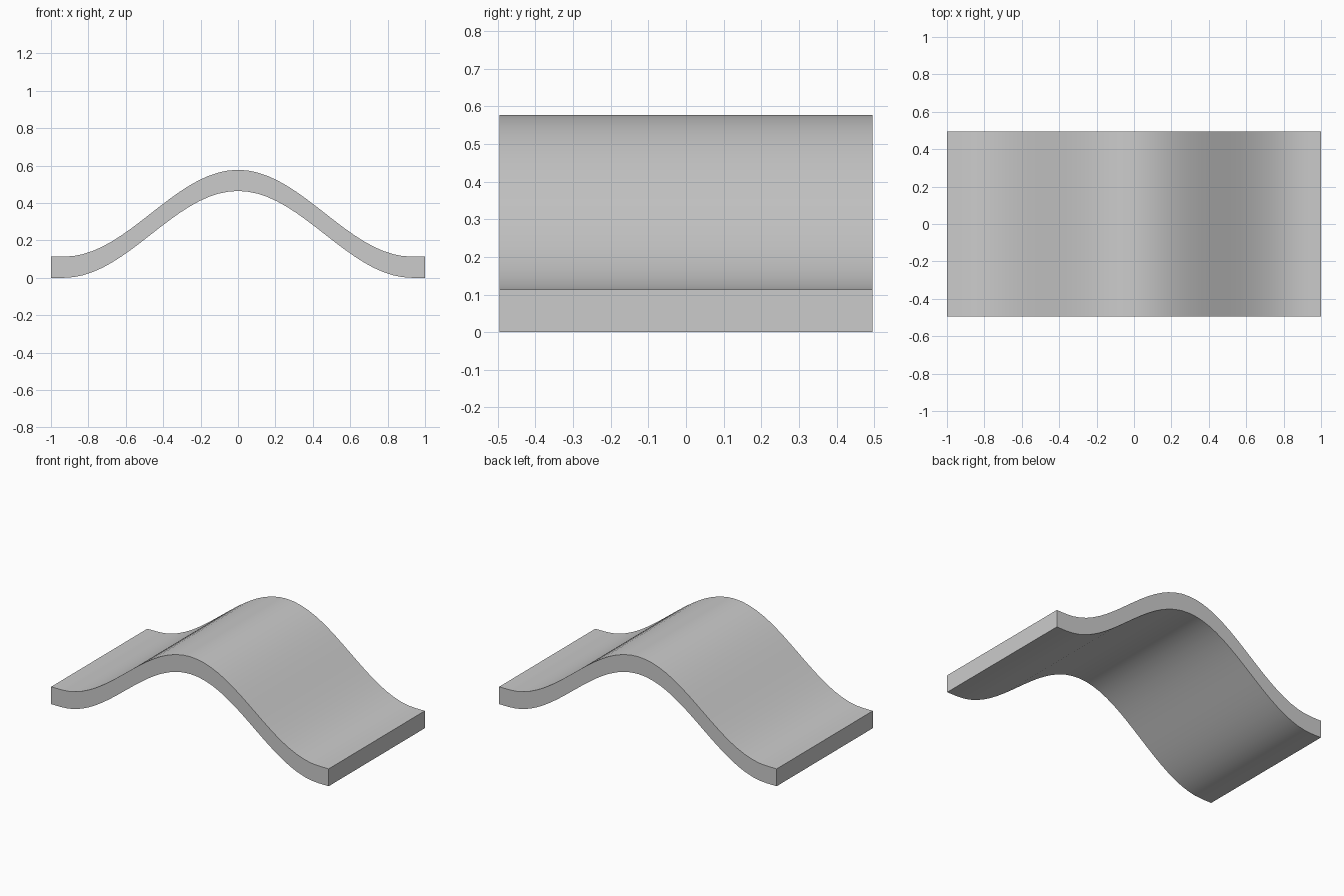
import bpy, bmesh, math

if "Cube" in bpy.data.objects:
    bpy.data.objects.remove(bpy.data.objects["Cube"])

HALF_LEN, HALF_WIDTH, THICK, RISE = 1.0, 0.495, 0.113, 0.464
WAVE_HALF, SEGMENTS = 0.93, 36


def wave(x):
    return RISE * 0.5 * (1 + math.cos(math.pi * x / WAVE_HALF))


# side profile: flat feet at both ends, one raised wave between them
xs = [-WAVE_HALF + 2 * WAVE_HALF * i / SEGMENTS for i in range(SEGMENTS + 1)]
line = [(-HALF_LEN, 0.0)] + [(x, wave(x)) for x in xs] + [(HALF_LEN, 0.0)]

# wavy slab, one closed strip of cross-sections
bm = bmesh.new()
rings = []
for x, z in line:
    corners = ((-HALF_WIDTH, z), (HALF_WIDTH, z),
               (HALF_WIDTH, z + THICK), (-HALF_WIDTH, z + THICK))
    rings.append([bm.verts.new((x, y, h)) for y, h in corners])
for a, b in zip(rings, rings[1:]):
    for i in range(4):
        j = (i + 1) % 4
        bm.faces.new((a[i], a[j], b[j], b[i]))
bm.faces.new(rings[0])
bm.faces.new(rings[-1])
bmesh.ops.recalc_face_normals(bm, faces=bm.faces)

mesh = bpy.data.meshes.new("wavy_slab")
bm.to_mesh(mesh)
bm.free()
slab = bpy.data.objects.new("wavy_slab", mesh)
bpy.context.collection.objects.link(slab)

# smooth along the wave, sharp at the rims
bpy.context.view_layer.objects.active = slab
slab.select_set(True)
bpy.ops.object.shade_smooth_by_angle(angle=math.radians(30))
